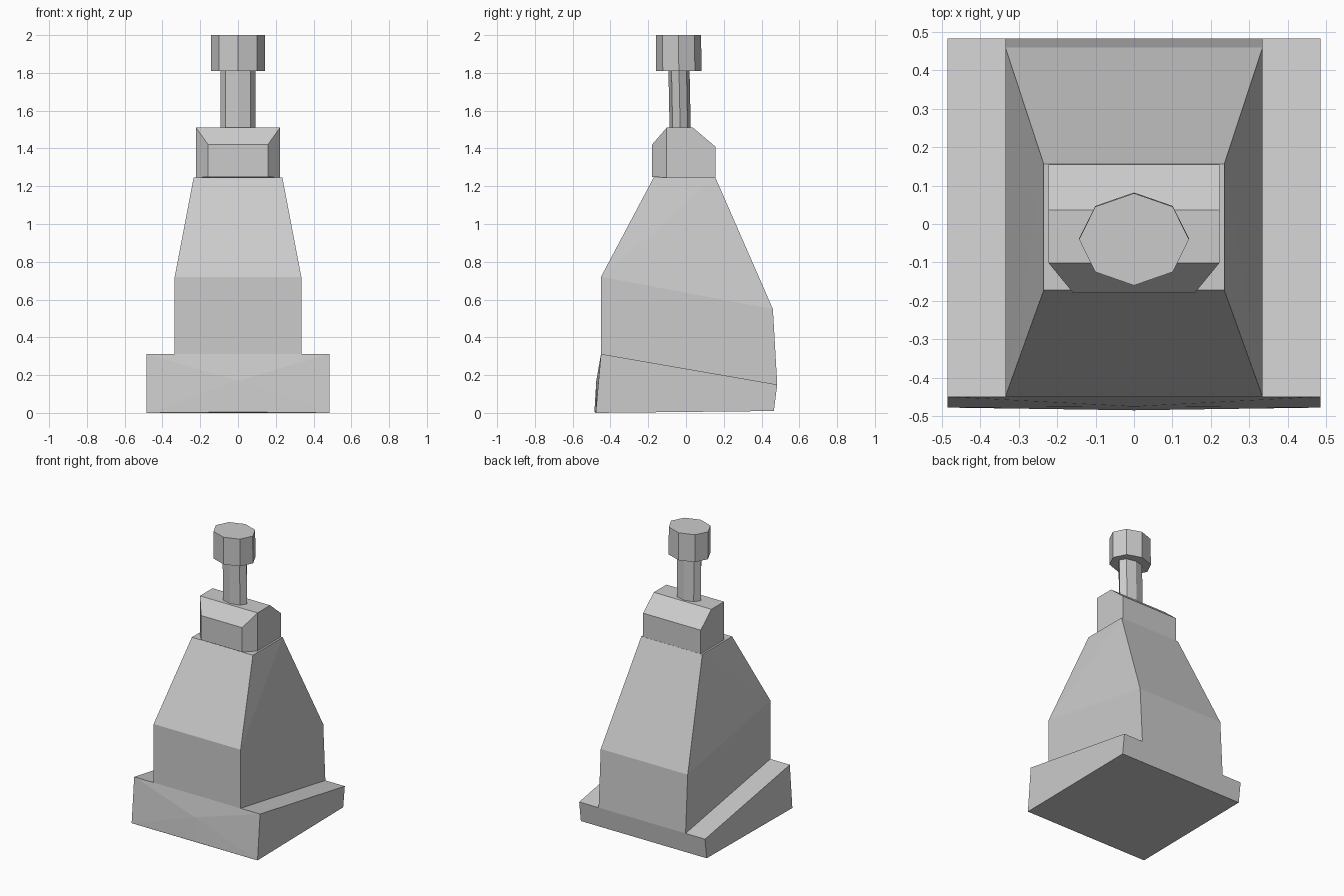
import bpy, bmesh
from math import radians, sin, cos

if "Cube" in bpy.data.objects:
    bpy.data.objects.remove(bpy.data.objects["Cube"])


def finish(name, bm):
    mesh = bpy.data.meshes.new(name)
    bm.to_mesh(mesh)
    bm.free()
    obj = bpy.data.objects.new(name, mesh)
    bpy.context.collection.objects.link(obj)
    return obj


def faceted(name, half):
    """Convex faceted block from its right-half corners, mirrored in x."""
    bm = bmesh.new()
    for x, y, z in half:
        bm.verts.new((x, y, z))
        if x:
            bm.verts.new((-x, y, z))
    bmesh.ops.convex_hull(bm, input=bm.verts[:])
    bmesh.ops.dissolve_limit(bm, angle_limit=radians(0.2),
                             verts=bm.verts[:], edges=bm.edges[:])
    bmesh.ops.recalc_face_normals(bm, faces=bm.faces[:])
    return finish(name, bm)


def octagon(name, rx, ry, z0, z1, y0, y1):
    """Eight-sided oval post, leaning from centre y0 to y1."""
    bm = bmesh.new()
    rings = [[bm.verts.new((rx * cos(radians(45 * i)), y + ry * sin(radians(45 * i)), z))
              for i in range(8)] for y, z in ((y0, z0), (y1, z1))]
    low, high = rings
    bm.faces.new(low[::-1])
    bm.faces.new(high)
    for i in range(8):
        j = (i + 1) % 8
        bm.faces.new((low[i], low[j], high[j], high[i]))
    return finish(name, bm)


# Sloping plinth with a slightly bowed front
faceted("base", [
    (0.485, -0.478, 0), (0.485, -0.45, 0.312), (0.485, 0.483, 0.15),
    (0.485, 0.465, 0.01), (0, -0.485, 0.005), (0, -0.475, 0.17)])

# Tapering body
faceted("body", [
    (0.335, -0.45, 0.312), (0.335, 0.483, 0.15),
    (0.335, -0.45, 0.72), (0.335, 0.46, 0.55),
    (0.235, -0.172, 1.245), (0.235, 0.156, 1.245)])

# Bevelled collar on top of the body
faceted("collar", [
    (0.158, -0.18, 1.25), (0.158, -0.18, 1.42),
    (0.222, -0.102, 1.245), (0.222, -0.102, 1.51),
    (0.222, 0.037, 1.51), (0.222, 0.155, 1.41), (0.222, 0.155, 1.245)])

# Post and knob
octagon("stem", 0.092, 0.056, 1.51, 1.81, -0.031, -0.037)
octagon("knob", 0.143, 0.12, 1.81, 2.0, -0.038, -0.04)
